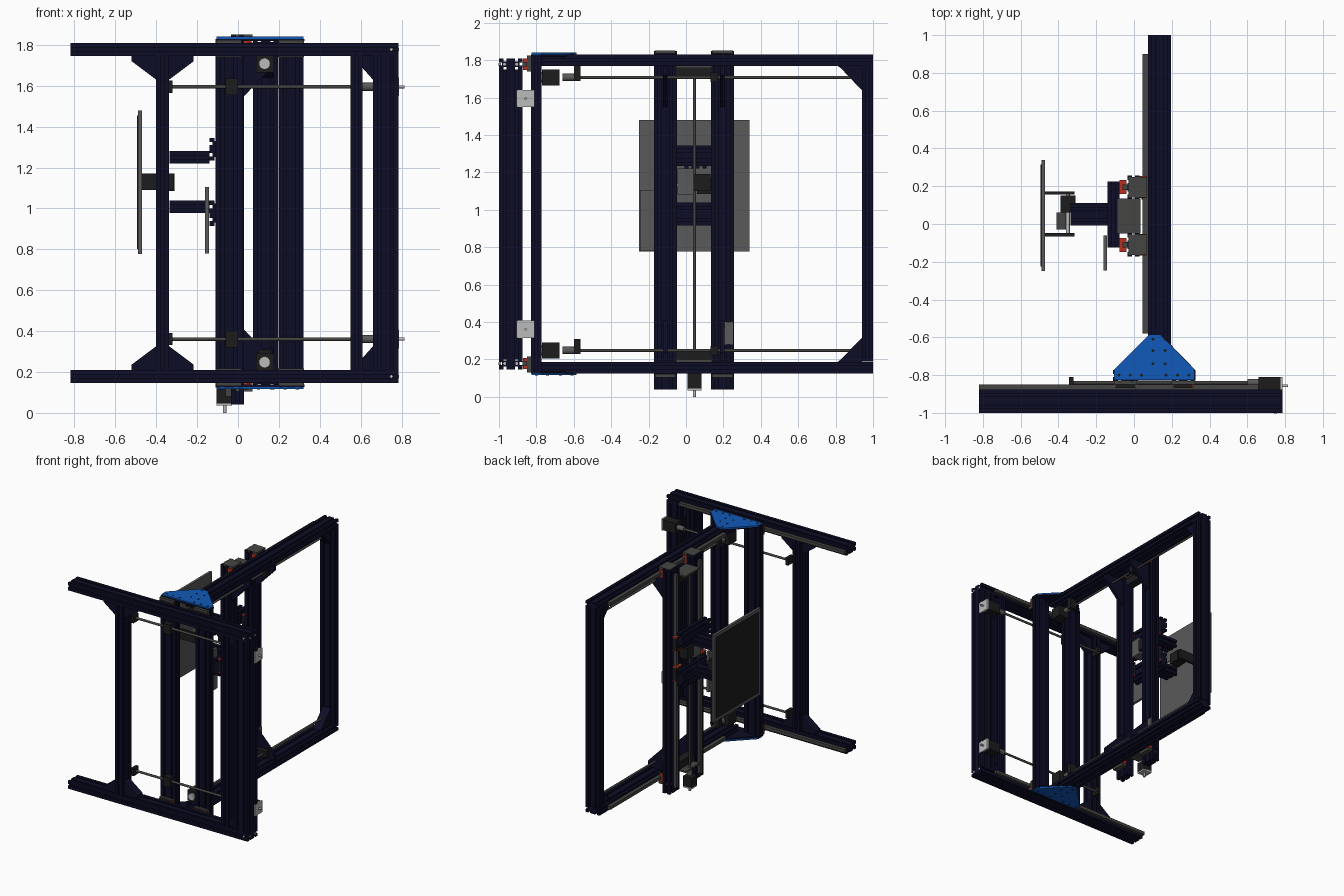
import bpy
import bmesh
from mathutils import Vector

if "Cube" in bpy.data.objects:
    bpy.data.objects.remove(bpy.data.objects["Cube"])


def material(name, rgb):
    m = bpy.data.materials.new(name)
    m.use_nodes = True
    m.diffuse_color = (*rgb, 1)
    m.node_tree.nodes["Principled BSDF"].inputs["Base Color"].default_value = (*rgb, 1)
    return m


NAVY = material("navy aluminium", (.004, .004, .02))
BLUE = material("blue plate", (.005, .1, .48))
GREY = material("grey panel", (.1, .1, .1))
RAIL = material("rail steel", (.06, .06, .055))
BLACK = material("black", (.012, .012, .012))
LIGHT = material("light metal", (.5, .5, .5))
RED = material("red", (.5, .03, .015))
X, Y, Z = 0, 1, 2


def finish(name, bm, mat):
    bmesh.ops.recalc_face_normals(bm, faces=bm.faces)
    me = bpy.data.meshes.new(name)
    bm.to_mesh(me)
    bm.free()
    me.materials.append(mat)
    ob = bpy.data.objects.new(name, me)
    bpy.context.collection.objects.link(ob)
    return ob


def prism(name, pts, axis, lo, hi, mat):
    """Outline in the two axes after `axis`, extruded along it."""
    bm = bmesh.new()
    verts = []
    for p in pts:
        co = [0, 0, 0]
        co[axis], co[(axis + 1) % 3], co[(axis + 2) % 3] = lo, p[0], p[1]
        verts.append(bm.verts.new(co))
    face = bm.faces.new(verts)
    top = bmesh.ops.extrude_face_region(bm, geom=[face])["geom"]
    step = Vector((0, 0, 0))
    step[axis] = hi - lo
    bmesh.ops.translate(bm, vec=step, verts=[v for v in top if isinstance(v, bmesh.types.BMVert)])
    return finish(name, bm, mat)


def box(name, x, y, z, mat):
    return prism(name, [(x[0], y[0]), (x[1], y[0]), (x[1], y[1]), (x[0], y[1])], Z, *z, mat)


def extrusion(name, x, y, z):
    """Slotted aluminium bar along its longest side."""
    r = (x, y, z)
    axis = max(range(3), key=lambda i: r[i][1] - r[i][0])
    u, v = r[(axis + 1) % 3], r[(axis + 2) % 3]
    corners = [Vector(c) for c in ((u[0], v[0]), (u[1], v[0]), (u[1], v[1]), (u[0], v[1]))]
    pts = []
    for i, a in enumerate(corners):
        side = corners[(i + 1) % 4] - a
        d = side.normalized()
        inward = Vector((-d.y, d.x)) * .016
        n = max(1, round(side.length / .062))
        pts.append(a)
        for k in range(n):
            c = a + side * (k + .5) / n
            w = d * .008
            pts += [c - w, c - w + inward, c + w + inward, c + w]
    return prism(name, pts, axis, *r[axis], NAVY)


def rod(name, a, b, radius, mat, sides=16):
    a, b = Vector(a), Vector(b)
    bm = bmesh.new()
    bmesh.ops.create_cone(bm, cap_ends=True, segments=sides, radius1=radius, radius2=radius,
                          depth=(b - a).length)
    rot = (b - a).to_track_quat("Z", "Y").to_matrix()
    bmesh.ops.rotate(bm, matrix=rot, verts=bm.verts)
    bmesh.ops.translate(bm, vec=(a + b) / 2, verts=bm.verts)
    for f in bm.faces:
        f.smooth = len(f.verts) == 4
    for e in bm.edges:
        e.smooth = all(f.smooth for f in e.link_faces)
    return finish(name, bm, mat)


MID = .978  # mirror height of the machine


def flip(z, s):
    """Height measured from the middle, upper or lower half."""
    return MID + s * (z - MID)


def span(a, b, s):
    return tuple(sorted((flip(a, s), flip(b, s))))


# Front fixed frame: uprights
extrusion("front_end_upright", (.66, .785), (-1, -.875), (.2, 1.75))
extrusion("front_inner_upright", (.55, .61), (-1, -.875), (.2, 1.75))
extrusion("front_outer_upright", (-.4, -.337), (-1, -.875), (.2, 1.75))
# Moving arm frame: uprights
extrusion("arm_front_upright_a", (-.11, .022), (-.83, -.772), (.125, 1.83))
extrusion("arm_front_upright_b", (.2, .32), (-.83, -.772), (.125, 1.83))
extrusion("arm_back_upright", (.073, .197), (.94, 1), (.19, 1.77))

for s, tag in ((1, "top"), (-1, "bottom")):
    # Front beam with its rail
    extrusion(tag + "_front_beam", (-.82, .785), (-1, -.875), span(1.747, 1.81, s))
    box(tag + "_front_rail", (-.82, .66), (-.875, -.85), span(1.765, 1.79, s), RAIL)
    for x, name in ((-.468, "left"), (-.27, "right")):
        # Braces of the outer upright
        inner, outer = (-.4, -.52) if name == "left" else (-.337, -.217)
        tri = [(flip(1.747, s), inner), (flip(1.747, s), outer), (flip(1.72, s), outer),
               (flip(1.63, s), inner)]
        prism(f"{tag}_{name}_brace", tri, Y, -.97, -.905, NAVY)
    tri = [(flip(1.747, s), .66), (flip(1.747, s), .56), (flip(1.72, s), .58), (flip(1.63, s), .66)]
    prism(tag + "_end_brace", tri, Y, -.97, -.905, NAVY)
    for y in (-.97, -.905):
        rod(tag + "_end_bolt", (.78, y, flip(1.778, s)), (.787, y, flip(1.778, s)), .008, LIGHT)
    rod(tag + "_face_bolt", (.75, -1.002, flip(1.778, s)), (.75, -.99, flip(1.778, s)), .008, LIGHT)

    # Carriages on the front rail
    for x in (-.045, .26):
        box(tag + "_front_carriage", (x - .05, x + .05), (-.868, -.83), span(1.75, 1.805, s), BLACK)
        for e in (-.056, .05):
            box(tag + "_carriage_seal", (x + e, x + e + .006), (-.872, -.832),
                span(1.748, 1.808, s), RED)
        box(tag + "_carriage_spacer", (x - .062, x + .062), (-.85, -.83), span(1.74, 1.825, s), RAIL)

    # Arm, its rail and corner braces
    extrusion(tag + "_arm", (.073, .197), (-.772, 1), span(1.77, 1.83, s))
    box(tag + "_arm_rail", (.045, .073), (-.58, .9), span(1.787, 1.813, s), RAIL)
    tri = [(.94, flip(1.77, s)), (.81, flip(1.77, s)), (.83, flip(1.755, s)),
           (.92, flip(1.66, s)), (.94, flip(1.64, s))]
    prism(tag + "_arm_corner_brace", tri, X, .1, .17, NAVY)

    # Corner plates joining arm and front uprights
    tri = [(-.105, -.825), (.32, -.825), (.32, -.77), (.14, -.585), (.08, -.585), (-.105, -.77)]
    prism(tag + "_corner_plate", tri, Z, *span(1.83, 1.84, s), BLUE)
    prism(tag + "_inner_corner_plate", [(x + .006, y - .004) for x, y in tri], Z,
          *span(1.818, 1.83, s), NAVY)
    holes = [(x, -.8) for x in (-.08, -.02, .04, .17, .23, .29)]
    holes += [(x, y) for x in (.1, .165) for y in (-.74, -.67, -.61)]
    for x, y in holes:
        rod(tag + "_plate_bolt", (x, y, flip(1.83, s)), (x, y, flip(1.842, s)), .008, BLACK, 10)

    # Carriages carrying the lift columns
    for y in (-.11, .195):
        box(tag + "_arm_carriage", (.03, .064), (y - .05, y + .05), span(1.77, 1.83, s), BLACK)
        for e in (-.058, .05):
            box(tag + "_arm_seal", (.028, .066), (y + e, y + e + .008), span(1.768, 1.832, s), RED)
        box(tag + "_column_cap", (-.03, .07), (y - .055, y + .055), span(1.835, 1.852, s), RAIL)
        tri = [(flip(1.765, s), .03), (flip(1.765, s), .195), (flip(1.72, s), .195),
               (flip(1.55, s), .03)]
        prism(tag + "_column_brace", tri, Y, y - .012, y + .012, NAVY)
    box(tag + "_column_bridge", (-.035, .03), (-.05, .135), span(1.7, 1.76, s), BLACK)
    box(tag + "_bridge_plate", (-.09, .035), (-.05, .135), span(1.76, 1.772, s), RAIL)

    # Cross drive: screw, coupling, motor, nut
    z = flip(1.595, s)
    rod(tag + "_cross_screw", (-.34, -.84, z), (.62, -.84, z), .009, RAIL)
    rod(tag + "_cross_coupling", (.6, -.84, z), (.66, -.84, z), .02, GREY)
    box(tag + "_cross_motor", (.66, .775), (-.88, -.81), (z - .042, z + .042), BLACK)
    box(tag + "_cross_motor_face", (.775, .787), (-.905, -.81), (z - .046, z + .046), LIGHT)
    rod(tag + "_cross_shaft", (.78, -.857, z), (.815, -.857, z), .007, LIGHT)
    box(tag + "_cross_nut", (-.06, .0), (-.87, -.8), (z - .04, z + .04), BLACK)
    box(tag + "_cross_bearing", (-.345, -.32), (-.875, -.81), (z - .03, z + .03), BLACK)

    # Depth drive: screw, coupling, motor, nut
    z = flip(1.708, s)
    rod(tag + "_depth_screw", (.13, -.65, z), (.13, .88, z), .008, RAIL)
    rod(tag + "_depth_coupling", (.13, -.66, z), (.13, -.6, z), .02, GREY)
    box(tag + "_depth_motor", (.088, .175), (-.77, -.677), (z - .043, z + .043), BLACK)
    rod(tag + "_depth_motor_boss", (.13, -.785, z), (.13, -.77, z), .028, LIGHT)
    box(tag + "_depth_bearing", (.1, .16), (-.6, -.565), (z - .02, z + .06), BLACK)
    box(tag + "_depth_nut", (.04, .16), (.13, .17), (z - .025, z + .025), BLACK)

# Lift columns with rails
for y, name in ((-.11, "near"), (.195, "far")):
    extrusion(name + "_lift_column", (-.035, .03), (y - .062, y + .062), (.04, 1.85))
    box(name + "_lift_rail", (-.06, -.035), (y - .014, y + .014), (.08, 1.8), RAIL)
    for z in (1.01, 1.25):
        box(name + "_lift_carriage", (-.076, -.042), (y - .035, y + .035), (z - .05, z + .05), BLACK)
        for e in (-.058, .05):
            box(name + "_lift_seal", (-.078, -.04), (y - .037, y + .037), (z + e, z + e + .008), RED)
box("switch_plate", (.03, .038), (.205, .25), (.28, .4), GREY)

# Lift drive
rod("lift_screw", (-.065, .045, .12), (-.065, .045, 1.77), .008, RAIL)
box("lift_motor", (-.105, -.03), (.008, .082), (.045, .125), BLACK)
box("lift_motor_cap", (-.105, -.03), (.008, .082), (.035, .05), LIGHT)
rod("lift_shaft", (-.065, .045, 0), (-.065, .045, .045), .008, LIGHT)
rod("lift_coupling", (-.065, .045, .13), (-.065, .045, .2), .02, GREY)
box("lift_nut", (-.1, -.02), (-.045, .04), (1.08, 1.22), GREY)
box("lift_nut_motor", (-.1, -.01), (.04, .13), (1.1, 1.19), BLACK)

# Travelling head: cross bars and arms
for lo, hi, arm, name in ((1.235, 1.345, 1.22, "upper"), (.915, 1.04, .977, "lower")):
    extrusion(name + "_head_bar", (-.14, -.076), (-.125, .225), (lo, hi))
    extrusion(name + "_head_arm", (-.335, -.14), (-.008, .11), (arm, arm + .062))
box("side_panel", (-.162, -.142), (-.245, -.06), (.78, 1.105), GREY)

# Panel tilt mount
for y in (-.065, .155):
    box("tilt_bracket", (-.472, -.315), (y, y + .018), (1.09, 1.17), BLACK)
rod("tilt_axle", (-.35, -.06, 1.13), (-.35, .17, 1.13), .01, LIGHT)
box("tilt_motor", (-.39, -.31), (.06, .15), (1.085, 1.17), BLACK)
box("tilt_block", (-.41, -.36), (-.03, .06), (1.1, 1.16), RAIL)

# Work panel with a dark facing sheet
box("work_panel", (-.49, -.47), (-.25, .34), (.777, 1.48), GREY)
box("panel_facing", (-.494, -.49), (-.225, .315), (.802, 1.455), BLACK)
